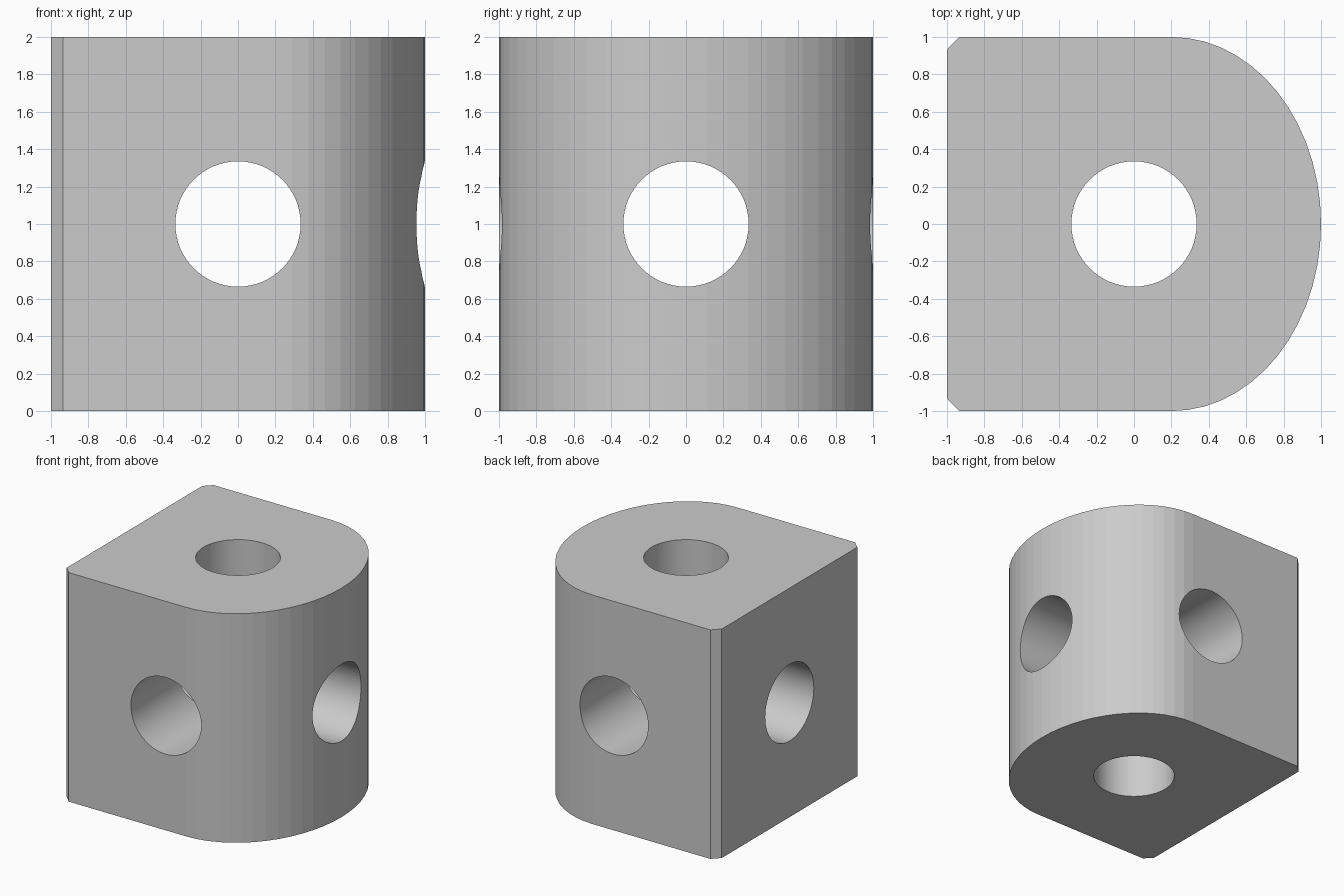
import bpy, bmesh
from math import sin, cos, pi, radians

if "Cube" in bpy.data.objects:
    bpy.data.objects.remove(bpy.data.objects["Cube"])

CHAMFER, HOLE_R = 0.065, 0.335

# D-shaped block: chamfered square back, half-ellipse nose of 28 facets
profile = [(-1, 1 - CHAMFER), (-1, -1 + CHAMFER), (-1 + CHAMFER, -1)]
profile += [(0.2 + 0.8 * cos(a), sin(a))
            for a in (-pi / 2 + pi * i / 28 for i in range(29))]
profile += [(-1 + CHAMFER, 1)]

bm = bmesh.new()
base = bm.faces.new([bm.verts.new((x, y, 0)) for x, y in profile])
top = bmesh.ops.extrude_face_region(bm, geom=[base])
bmesh.ops.translate(bm, vec=(0, 0, 2),
                    verts=[v for v in top["geom"] if isinstance(v, bmesh.types.BMVert)])
bmesh.ops.recalc_face_normals(bm, faces=bm.faces)
mesh = bpy.data.meshes.new("drilled_block")
bm.to_mesh(mesh)
bm.free()
block = bpy.data.objects.new("drilled_block", mesh)
bpy.context.collection.objects.link(block)


# Round through-hole along one axis, with a smooth wall
def drill(rotation):
    bpy.ops.mesh.primitive_cylinder_add(vertices=64, radius=HOLE_R, depth=3,
                                        location=(0, 0, 1), rotation=rotation)
    cutter = bpy.context.object
    cutter.name = "hole_cutter"
    bpy.ops.object.shade_smooth()
    bpy.ops.object.select_all(action='DESELECT')
    bpy.context.view_layer.objects.active = block
    block.select_set(True)
    mod = block.modifiers.new("hole", 'BOOLEAN')
    mod.operation, mod.solver, mod.object = 'DIFFERENCE', 'EXACT', cutter
    bpy.ops.object.modifier_apply(modifier=mod.name)
    bpy.data.objects.remove(cutter)


for rotation in [(0, 0, 0), (pi / 2, 0, 0), (0, pi / 2, 0)]:
    drill(rotation)

# Keep the creases where holes meet each other and the outside sharp
bm = bmesh.new()
bm.from_mesh(block.data)
for e in bm.edges:
    e.smooth = e.calc_face_angle(pi) < radians(20)
bm.to_mesh(block.data)
bm.free()
